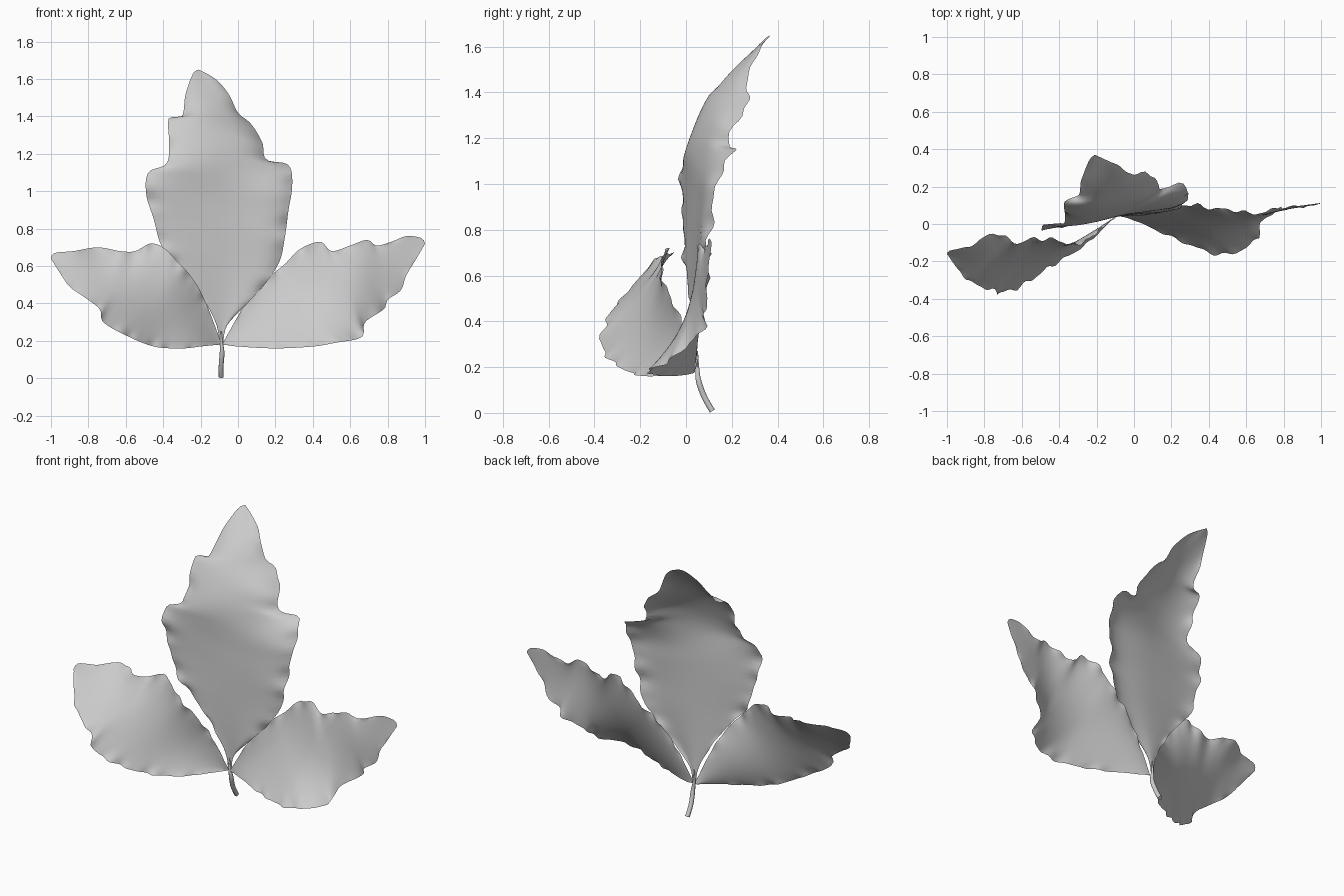
import bpy
import bmesh
import math
from mathutils import Vector

ROWS = 72      # steps from leaf base to tip
COLS = 24      # steps from one margin to the other

cube = bpy.data.objects.get("Cube")
if cube:
    bpy.data.objects.remove(cube, do_unlink=True)

# One plain grey for the whole sprig
grey = bpy.data.materials.new("leaf grey")
grey.use_nodes = True
colour = (0.6, 0.6, 0.6, 1.0)
grey.diffuse_color = colour
shader = next(n for n in grey.node_tree.nodes if n.type == 'BSDF_PRINCIPLED')
shader.inputs["Base Color"].default_value = colour
shader.inputs["Roughness"].default_value = 0.8


def spline(points, count):
    """Smooth path through points (in hundredths), evenly spaced by length."""
    p = [Vector(q) / 100 for q in points]
    p = [p[0]] + p + [p[-1]]
    dense = []
    for a, b, c, d in zip(p, p[1:], p[2:], p[3:]):
        for k in range(12):
            t = k / 12
            dense.append(b + (c - a) * (t / 2)
                         + (a * 2 - b * 5 + c * 4 - d) * (t * t / 2)
                         + (b * 3 - a - c * 3 + d) * (t ** 3 / 2))
    dense.append(p[-1])
    lengths = [0.0]
    for a, b in zip(dense, dense[1:]):
        lengths.append(lengths[-1] + (b - a).length)
    path, k = [], 0
    for i in range(count + 1):
        want = lengths[-1] * i / count
        while k < len(dense) - 2 and lengths[k + 1] < want:
            k += 1
        span = max(lengths[k + 1] - lengths[k], 1e-9)
        path.append(dense[k].lerp(dense[k + 1], min(1, (want - lengths[k]) / span)))
    return path


def leaflet(name, rib, first_edge, second_edge, curl, ripple):
    """Loft a curved blade between two lobed margins, through its midrib."""
    paths = [spline(q, ROWS) for q in (first_edge, rib, second_edge)]
    bm = bmesh.new()
    grid = []
    for i, (a, m, b) in enumerate(zip(*paths)):
        t = i / ROWS
        fade = math.sin(math.pi * t)
        row = []
        for j in range(COLS + 1):
            u = 2 * j / COLS - 1
            co = a * (u * (u - 1) / 2) + m * (1 - u * u) + b * (u * (u + 1) / 2)
            # Margin curl and small crumples that die out toward the midrib
            side = curl[0] if u < 0 else curl[1]
            co.y -= side * fade * (u ** 2 - u ** 6)
            wave = math.sin(t * 61 + 2 * u) + 0.6 * math.sin(t * 97 + u)
            co.y += ripple * fade * wave * abs(u) ** 9
            row.append(bm.verts.new(co))
        grid.append(row)
    for low, high in zip(grid, grid[1:]):
        for j in range(COLS):
            bm.faces.new((low[j], low[j + 1], high[j + 1], high[j]))
    bmesh.ops.remove_doubles(bm, verts=bm.verts[:], dist=0.0005)
    for f in bm.faces:
        f.smooth = True
    mesh = bpy.data.meshes.new(name)
    bm.to_mesh(mesh)
    bm.free()
    mesh.materials.append(grey)
    obj = bpy.data.objects.new(name, mesh)
    bpy.context.collection.objects.link(obj)
    return obj


# Tall middle leaflet, bending back at its tip
leaflet(
    "centre_leaflet",
    [(-9, 5, 18), (-9, 4, 50), (-9, 4, 90), (-11, 5, 120), (-16, 17, 145), (-21, 37, 165)],
    [(-10, 5, 18), (-12, 4, 30), (-22, 2, 48), (-33, 0, 62), (-41, -1, 71),
     (-45, -1, 85), (-49, -2, 98), (-48, -1, 110), (-38, 1, 115), (-37, 6, 128),
     (-37, 12, 139), (-30, 15, 140), (-28, 24, 152), (-24, 34, 163), (-21, 37, 165)],
    [(-8, 5, 18), (-6, 5, 28), (3, 5, 38), (14, 7, 50), (22, 9, 62), (25, 10, 75),
     (27, 12, 90), (29, 14, 103), (27, 21, 114), (15, 19, 117), (13, 21, 126),
     (7, 28, 136), (0, 26, 142), (-5, 29, 152), (-12, 33, 160), (-21, 37, 165)],
    (0.015, 0.05), 0.011)

# Leaflet spreading to +x, upper margin first
leaflet(
    "left_leaflet",
    [(-8, 4, 18), (15, 3, 32), (40, 1, 43), (62, 3, 53), (82, 8, 63), (100, 11, 72)],
    [(-8, 4, 19), (4, 6, 40), (14, 8, 52), (25, 10, 61), (33, 10, 69), (44, 8, 73),
     (50, 8, 68), (60, 6, 71), (69, 6, 74), (74, 8, 71), (82, 9, 73), (90, 10, 76),
     (98, 11, 75), (100, 11, 72)],
    [(-7, 4, 18), (0, 2, 17), (20, -7, 16), (40, -15, 17), (52, -16, 19), (66, -8, 22),
     (68, 1, 30), (78, 8, 37), (80, 8, 42), (87, 9, 47), (90, 9, 55), (96, 10, 65),
     (100, 11, 72)],
    (0.0, 0.0), 0.009)

# Leaflet spreading to -x and forward, lower margin first
leaflet(
    "right_leaflet",
    [(-10, 4, 18), (-25, -6, 29), (-45, -16, 41), (-65, -21, 51), (-85, -19, 59),
     (-100, -16, 64)],
    [(-10, 4, 18), (-20, -6, 17), (-30, -14, 16), (-45, -23, 17), (-60, -33, 23),
     (-72, -37, 30), (-74, -36, 37), (-83, -33, 44), (-90, -29, 49), (-95, -23, 56),
     (-100, -16, 64)],
    [(-9, 4, 19), (-17, -2, 40), (-24, -8, 53), (-32, -11, 62), (-40, -9, 70),
     (-47, -8, 72), (-55, -8, 68), (-63, -10, 68), (-75, -5, 70), (-88, -12, 68),
     (-98, -14, 67), (-100, -16, 64)],
    (0.0, 0.0), 0.009)

# Short bent stem, thinning upward into the middle leaflet
curve = bpy.data.curves.new("stem", 'CURVE')
curve.dimensions = '3D'
curve.bevel_depth = 0.013
curve.bevel_resolution = 3
curve.use_fill_caps = True
path = spline([(-9, 11.5, 0.8), (-9, 8, 7), (-8.5, 5.5, 14), (-9, 5, 20), (-9, 5, 27)], 16)
line = curve.splines.new('POLY')
line.points.add(len(path) - 1)
for i, (point, co) in enumerate(zip(line.points, path)):
    point.co = (*co, 1)
    point.radius = 1.0 - 0.8 * max(0, i / 16 - 0.5) * 2
line.use_smooth = True
curve.materials.append(grey)
stem = bpy.data.objects.new("stem", curve)
bpy.context.collection.objects.link(stem)
